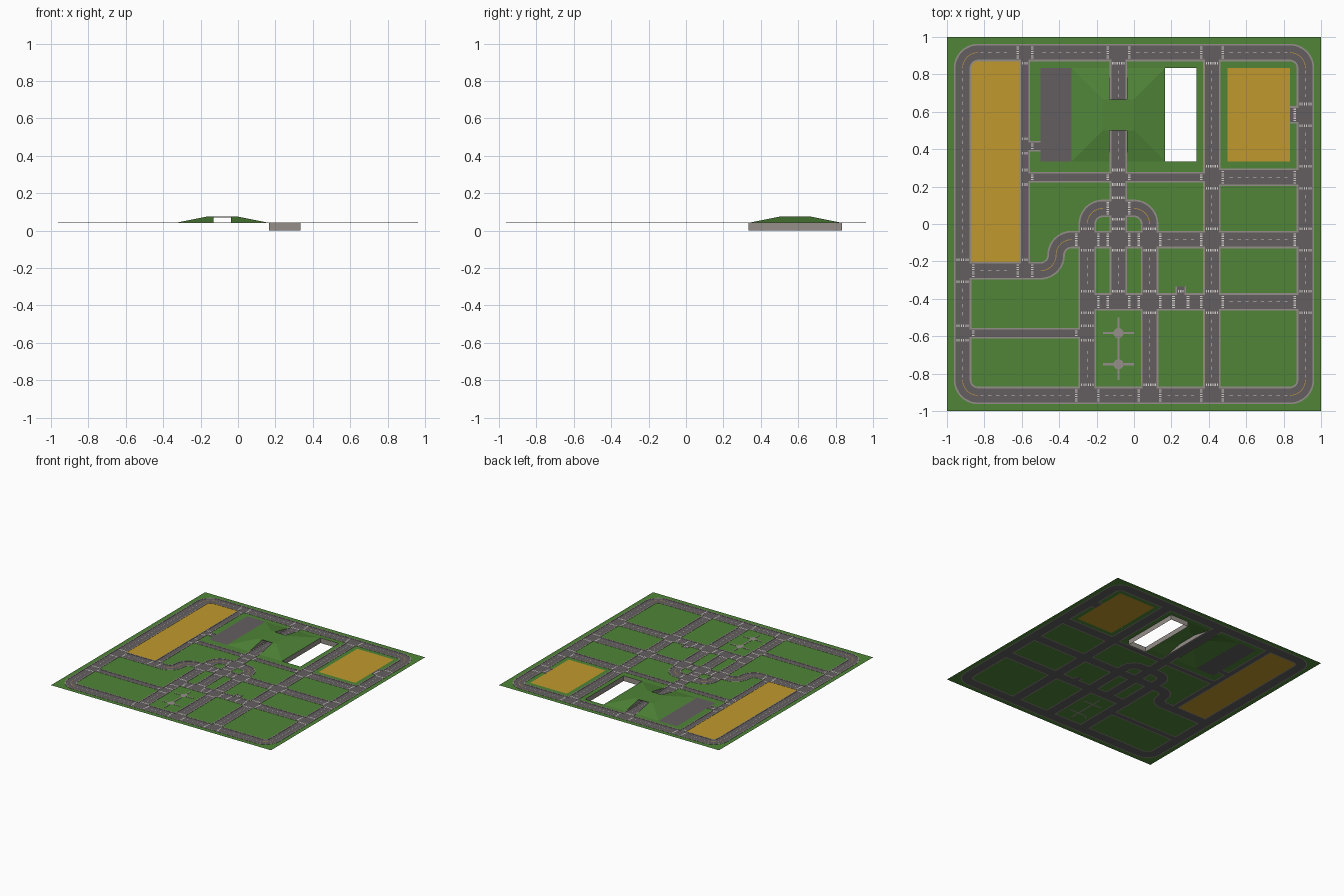
import bpy, bmesh, math

if "Cube" in bpy.data.objects:
    bpy.data.objects.remove(bpy.data.objects["Cube"])

N = 12                 # the town is a 12 x 12 kit of square tiles
T = 2 / N
H = T / 2
G = 0.0417             # street level
TOP = G + 0.0333       # hill top
WIDE, NARROW, PATH = (0.038, 0.047), (0.020, 0.028), (0.0, 0.006)
DIRS = {'N': (0, 1), 'S': (0, -1), 'E': (1, 0), 'W': (-1, 0)}

COLORS = {
    'grass': (0.08, 0.235, 0.04), 'field': (0.53, 0.32, 0.027),
    'asphalt': (0.127, 0.114, 0.118), 'curb': (0.30, 0.275, 0.25),
    'marking': (0.68, 0.66, 0.64), 'centre_line': (0.45, 0.27, 0.06),
}
mats = {}
for name, c in COLORS.items():
    mats[name] = bpy.data.materials.new(name)
    mats[name].diffuse_color = (*c, 1)
layers = {name: bmesh.new() for name in COLORS}


def finish(bm, name, mat):
    me = bpy.data.meshes.new(name)
    bm.to_mesh(me)
    bm.free()
    ob = bpy.data.objects.new(name, me)
    bpy.context.collection.objects.link(ob)
    me.materials.append(mats[mat])
    return ob


def face(bm, pts):
    return bm.faces.new([bm.verts.new(p) for p in pts])


def flat(kind, pts, dz=0.0):
    """Flat polygon at street level, always facing up."""
    cx = sum(p[0] for p in pts) / len(pts)
    cy = sum(p[1] for p in pts) / len(pts)
    if kind == 'grass' and -0.9 < cx < -0.6 and -0.22 < cy < 0.89:
        kind = 'field'                       # long field fills its whole block
    f = face(layers[kind], [(x, y, G + dz) for x, y in pts])
    f.normal_update()
    if f.normal.z < 0:
        f.normal_flip()


def rect(kind, x0, x1, y0, y1, dz=0.0):
    flat(kind, [(x0, y0), (x1, y0), (x1, y1), (x0, y1)], dz)


# road network: tile index ranges turned into arms per tile
arms = {}


def arm(i, j, d, w):
    arms.setdefault((i, j), {})[d] = w


def road(i0, j0, i1, j1, w=WIDE):
    if j0 == j1:
        for i in range(i0, i1):
            arm(i, j0, 'E', w)
            arm(i + 1, j0, 'W', w)
    else:
        for j in range(j0, j1):
            arm(i0, j, 'N', w)
            arm(i0, j + 1, 'S', w)


for k in (0, 11):                            # ring road
    road(0, k, 11, k)
    road(k, 0, k, 11)
road(8, 0, 8, 11)
road(4, 0, 4, 6)
road(6, 0, 6, 6)
road(4, 6, 6, 6)
road(5, 3, 5, 11)
road(3, 5, 11, 5)
road(3, 4, 3, 5)
road(0, 4, 3, 4)
road(4, 3, 11, 3)
road(8, 7, 11, 7)
road(2, 4, 2, 11, NARROW)
road(2, 7, 8, 7, NARROW)
road(0, 2, 4, 2, NARROW)
arm(2, 8, 'E', NARROW)                       # driveways
arm(7, 3, 'N', NARROW)
arm(11, 9, 'W', WIDE)
for j in (1, 2):                             # garden paths
    for d in DIRS:
        arm(5, j, d, PATH)


def curve_tile(cx, cy, a):
    sx = 1 if 'E' in a else -1
    sy = 1 if 'N' in a else -1
    lane, out = WIDE
    radii = [0, H - out, H - lane, H + lane, H + out, None]
    kinds = ['grass', 'curb', 'asphalt', 'curb', 'grass']
    n = 12

    def pt(r, k):
        t = math.pi / 2 * k / n
        c, s = math.cos(t), math.sin(t)
        r = T / max(c, s) if r is None else r
        return (cx + sx * (H - r * c), cy + sy * (H - r * s))
    for k in range(n):
        for r0, r1, kind in zip(radii, radii[1:], kinds):
            ring = [pt(r0, k), pt(r1, k), pt(r1, k + 1), pt(r0, k + 1)]
            flat(kind, ring[:3] if r0 == 0 else ring)
        flat('centre_line', [pt(H - .002, k), pt(H + .002, k),
                             pt(H + .002, k + 1), pt(H - .002, k + 1)], 0.0006)


def grid_tile(cx, cy, a, bare):
    cuts = {-H, H}
    for w in a.values():
        cuts |= {s * v for v in w for s in (-1, 1)}
    cuts = sorted({round(c, 5) + 0.0 for c in cuts})

    def inside(u, v, which):
        for d, w in a.items():
            dx, dy = DIRS[d]
            if u * dx + v * dy > -1e-6 and abs(u * dy - v * dx) < w[which]:
                return True
        return False
    for u0, u1 in zip(cuts, cuts[1:]):
        for v0, v1 in zip(cuts, cuts[1:]):
            u, v = (u0 + u1) / 2, (v0 + v1) / 2
            kind = ('asphalt' if inside(u, v, 0) else
                    'curb' if inside(u, v, 1) else 'grass')
            if not (bare and kind == 'grass'):
                rect(kind, cx + u0, cx + u1, cy + v0, cy + v1)


def markings(cx, cy, a):
    def bar(d, s0, s1, t0, t1):              # s along the arm, t across it
        dx, dy = DIRS[d]
        flat('marking', [(cx + s * dx - t * dy, cy + s * dy + t * dx)
                         for s, t in ((s0, t0), (s1, t0), (s1, t1), (s0, t1))], 0.0006)
    for d, w in a.items():
        if len(a) == 2:                      # lane dashes
            if w == WIDE:
                for s in (0.012, 0.054):
                    bar(d, s, s + 0.018, -0.0015, 0.0015)
            continue
        side = [a[e][1] for e in a if DIRS[e][0] * DIRS[d][0] + DIRS[e][1] * DIRS[d][1] == 0]
        s0 = max(side) + 0.004               # pedestrian crossing
        n = 6 if w == WIDE else 3
        for k in range(n):
            t = (k - (n - 1) / 2) * 0.012
            bar(d, s0, s0 + 0.014, t - 0.003, t + 0.003)


# lay the tiles
for i in range(N):
    for j in range(N):
        cx, cy = -1 + (i + .5) * T, -1 + (j + .5) * T
        a = arms.get((i, j))
        upper = 8 <= j <= 10
        if a:
            d = ''.join(sorted(a))
            if len(a) == 2 and d not in ('NS', 'EW'):
                curve_tile(cx, cy, a)
            else:
                grid_tile(cx, cy, a, bare=(i == 5 and upper))
                if PATH not in a.values():
                    markings(cx, cy, a)
        elif upper and i in (4, 6, 7):       # open below the hill and at the pit
            continue
        else:
            kind = ('asphalt' if upper and i == 3 else
                    'field' if upper and i in (9, 10) else 'grass')
            rect(kind, cx - H, cx + H, cy - H, cy + H)

# curbs stand slightly proud of the street
bm = layers['curb']
bmesh.ops.remove_doubles(bm, verts=bm.verts, dist=1e-4)
ext = bmesh.ops.extrude_face_region(bm, geom=bm.faces[:])
bmesh.ops.translate(bm, vec=(0, 0, 0.002),
                    verts=[g for g in ext['geom'] if isinstance(g, bmesh.types.BMVert)])
names = {'grass': 'lawn', 'field': 'fields', 'asphalt': 'road_surface', 'curb': 'curbs_and_paths',
         'marking': 'road_markings', 'centre_line': 'curve_centre_lines'}
for kind, bm in layers.items():
    bmesh.ops.remove_doubles(bm, verts=bm.verts, dist=1e-4)
    finish(bm, names[kind], kind)

# round plazas on the garden paths
for y in (-1 + 1.5 * T, -1 + 2.5 * T):
    bpy.ops.mesh.primitive_circle_add(vertices=24, radius=0.027, fill_type='NGON',
                                      location=(-H, y, G + 0.0026))
    bpy.context.object.name = 'path_plaza'
    bpy.context.object.data.materials.append(mats['curb'])

# hill with a road cutting and a covered middle
hill, walls = bmesh.new(), bmesh.new()
y0, y1, y2, y3 = [2 * T + k * T for k in range(4)]
slot = WIDE[1]
for s in (-1, 1):
    def p(x, y, z):
        return (-H + s * x, y, z)
    outer, top = 1.5 * T, H
    quads = [
        [p(outer, y0, G), p(top, y1, TOP), p(top, y2, TOP), p(outer, y3, G)],
        [p(outer, y0, G), p(slot, y0, G), p(slot, y1, TOP), p(top, y1, TOP)],
        [p(outer, y3, G), p(slot, y3, G), p(slot, y2, TOP), p(top, y2, TOP)],
        [p(slot, y1, TOP), p(top, y1, TOP), p(top, y2, TOP), p(slot, y2, TOP)],
    ]
    for q in quads:
        f = face(hill, q)
        f.normal_update()
        if f.normal.z < 0:
            f.normal_flip()
    f = face(walls, [p(slot, y0, G), p(slot, y3, G), p(slot, y2, TOP), p(slot, y1, TOP)])
    f.normal_update()
    if f.normal.x * s > 0:
        f.normal_flip()
face(hill, [(-H - slot, y1, TOP), (-H + slot, y1, TOP), (-H + slot, y2, TOP), (-H - slot, y2, TOP)])
bmesh.ops.remove_doubles(hill, verts=hill.verts, dist=1e-4)
finish(hill, 'hill', 'grass')
# tunnel ceiling and its thin portal edges
z = TOP - 0.004
face(walls, [(-H - slot, y1, z), (-H - slot, y2, z), (-H + slot, y2, z), (-H + slot, y1, z)])
for y in (y1, y2):
    face(walls, [(-H - slot, y, z), (-H + slot, y, z), (-H + slot, y, TOP), (-H - slot, y, TOP)])
finish(walls, 'tunnel_walls', 'curb')

# pit: four walls, open above and below
pit = bmesh.new()
ring = [(T, y0), (T, y3), (2 * T, y3), (2 * T, y0)]
for (ax, ay), (bx, by) in zip(ring, ring[1:] + ring[:1]):
    face(pit, [(ax, ay, 0), (bx, by, 0), (bx, by, G), (ax, ay, G)])
bmesh.ops.remove_doubles(pit, verts=pit.verts, dist=1e-4)
finish(pit, 'pit_walls', 'curb')

for m in bpy.data.materials:
    if m.users and not m.is_grease_pencil:
        m.use_nodes = True
        m.node_tree.nodes["Principled BSDF"].inputs["Base Color"].default_value = m.diffuse_color
